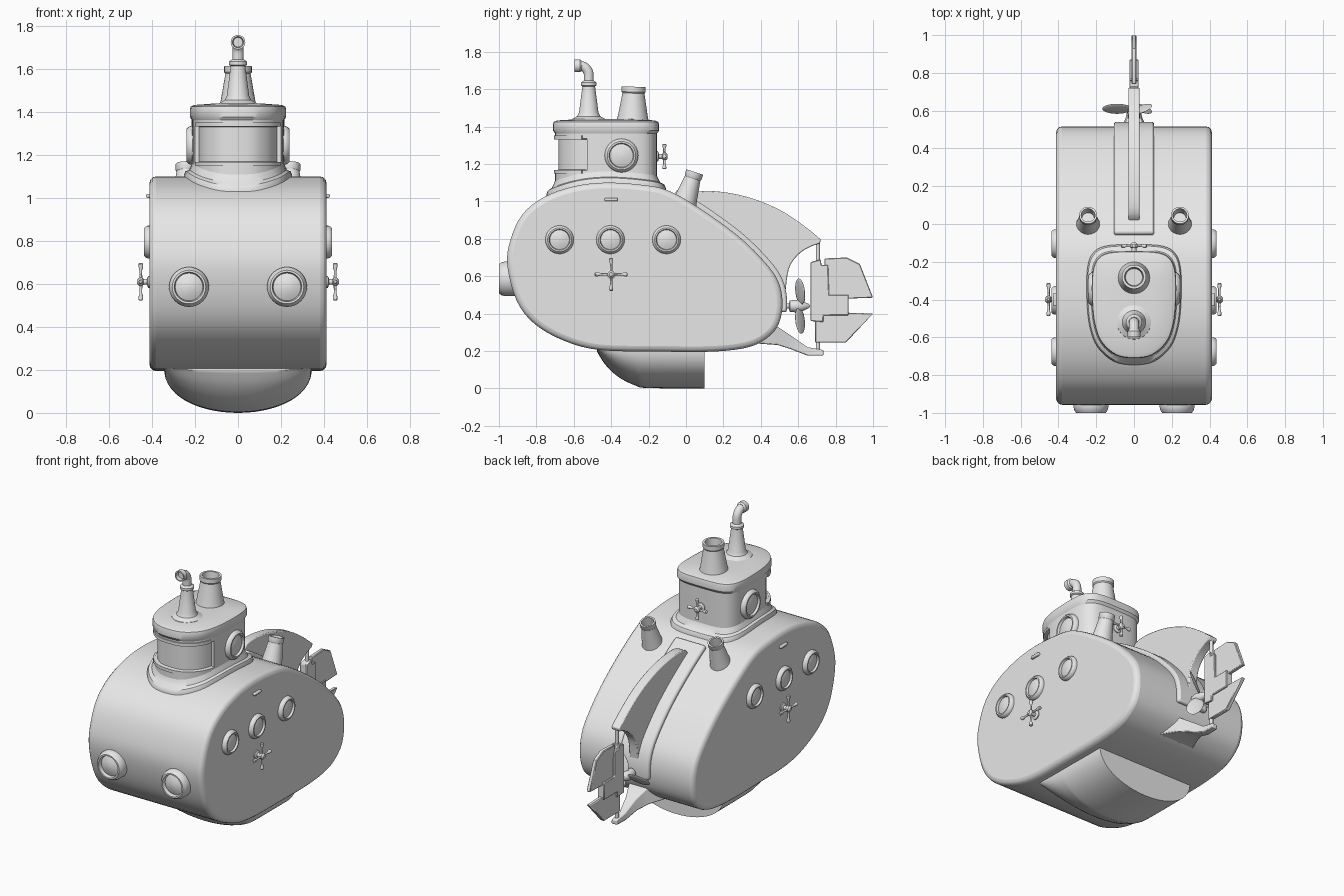
import bpy, bmesh, math
from mathutils import Vector, Matrix

cube = bpy.data.objects.get("Cube")
if cube:
    bpy.data.objects.remove(cube, do_unlink=True)

GREY = (0.8, 0.8, 0.8, 1)
mat = bpy.data.materials.new("plain_grey")
mat.use_nodes = True
mat.diffuse_color = GREY
next(n for n in mat.node_tree.nodes if n.type == 'BSDF_PRINCIPLED').inputs["Base Color"].default_value = GREY


def finish(name, bm, bevel=0, segments=3):
    bmesh.ops.recalc_face_normals(bm, faces=bm.faces)
    mesh = bpy.data.meshes.new(name)
    bm.to_mesh(mesh)
    bm.free()
    mesh.materials.append(mat)
    mesh.shade_smooth()
    mesh.set_sharp_from_angle(angle=math.radians(35))
    ob = bpy.data.objects.new(name, mesh)
    bpy.context.collection.objects.link(ob)
    if bevel:
        mod = ob.modifiers.new("Bevel", 'BEVEL')
        mod.width, mod.segments = bevel, segments
        mod.limit_method, mod.angle_limit = 'ANGLE', math.radians(45)
    return ob


def spline(pts, steps=4, closed=True):
    """Smooth curve through 2D points."""
    pts = [Vector(p) for p in pts]
    n, out = len(pts), []
    for i in range(n if closed else n - 1):
        a, b, c, d = [pts[j % n if closed else min(max(j, 0), n - 1)] for j in range(i - 1, i + 3)]
        for k in range(steps):
            t = k / steps
            out.append(0.5 * (2 * b + (c - a) * t + (2 * a - 5 * b + 4 * c - d) * t * t
                              + (3 * b - a - 3 * c + d) * t ** 3))
    return out if closed else out + [pts[-1]]


def loft(bm, rings):
    rows = [[bm.verts.new(p) for p in ring] for ring in rings]
    n = len(rows[0])
    for a, b in zip(rows, rows[1:]):
        for i in range(n):
            bm.faces.new((a[i], a[(i + 1) % n], b[(i + 1) % n], b[i]))
    bm.faces.new(rows[0])
    bm.faces.new(rows[-1])


def lathe(bm, profile, loc, axis, sides=32):
    """Revolve (radius, height) points about an axis through loc."""
    q = Vector(axis).to_track_quat('Z', 'Y')
    rings = []
    for r, h in profile:
        rings.append([Vector(loc) + q @ Vector((r * math.cos(a), r * math.sin(a), h))
                      for a in [math.tau * i / sides for i in range(sides)]])
    loft(bm, rings)


def slab(bm, outline, half):
    """Side outline (y, z) given a width across x."""
    loft(bm, [[(x, y, z) for y, z in outline] for x in (-half, half)])


# Hull: side profile extruded across with softened rims
hull = spline([(-.955, .655), (-.94, .79), (-.875, .93), (-.757, 1.024), (-.6, 1.08),
               (-.436, 1.1), (-.25, 1.09), (-.1, 1.06), (.07, .965), (.26, .83),
               (.39, .71), (.485, .59), (.516, .47), (.5, .355), (.447, .28),
               (.34, .222), (.15, .197), (-.15, .197), (-.46, .205), (-.65, .254),
               (-.81, .345), (-.906, .47)])
bm = bmesh.new()
slab(bm, hull, .412)
finish("hull", bm, .03)

deck = sorted((p.x, p.y) for p in hull if p.y > .66)


def deck_height(y):
    for (y0, z0), (y1, z1) in zip(deck, deck[1:]):
        if y0 <= y <= y1:
            return z0 + (z1 - z0) * (y - y0) / max(y1 - y0, 1e-6)
    return deck[0][1]


# Keel: half-round bottom with upswept nose
bm = bmesh.new()
arc = [math.pi * i / 28 for i in range(29)]
keel = spline([(-.475, .195), (-.43, .125), (-.36, .06), (-.27, .015), (-.2, .002), (.1, 0)], 4, False)
loft(bm, [[(.345 * math.cos(a), p.x, .22 - (.22 - max(p.y, 0)) * math.sin(a) ** .85) for a in arc]
          for p in keel])
finish("keel", bm)

# Conning tower
half = [(0, -.7), (.09, -.685), (.165, -.62), (.2, -.53), (.213, -.42),
        (.213, -.28), (.19, -.2), (.13, -.162), (0, -.155)]
plan = spline(half + [(-x, y) for x, y in half[-2:0:-1]])


def ring(scale, z):
    pts = [(p.x * scale, -.43 + (p.y + .43) * scale) for p in plan]
    return [(x, y, z(y) if callable(z) else z) for x, y in pts]


bm = bmesh.new()
loft(bm, [ring(1, z) for z in (.95, 1.165, 1.335, 1.38)])
window = [f for f in bm.faces if f.calc_center_median().y < -.535
          and 1.2 < f.calc_center_median().z < 1.3]
bmesh.ops.recalc_face_normals(bm, faces=bm.faces)
bmesh.ops.inset_region(bm, faces=window, thickness=.005, depth=-.018)
finish("tower", bm)

bm = bmesh.new()
loft(bm, [ring(s, z) for s, z in ((.98, 1.355), (1.04, 1.378), (1.04, 1.412), (1.025, 1.425),
                                  (.95, 1.433), (.5, 1.44))])
finish("tower_roof", bm)

bm = bmesh.new()
loft(bm, [ring(s, lambda y, d=d: deck_height(y) + d)
          for s, d in ((1.17, -.04), (1.17, .01), (1.14, .025), (1.06, .03), (1.01, .055), (.98, .07))])
finish("tower_collar", bm)

# Frame strips above and below the front window
bm = bmesh.new()
for z in (1.158, 1.342):
    front = [p for p in plan if p.y < -.53]
    front.sort(key=lambda p: p.x)
    loft(bm, [[(p.x * s, -.43 + (p.y + .43) * s, z + d)
               for s, d in ((.98, -.01), (1.025, -.01), (1.025, .01), (.98, .01))] for p in front])
finish("window_frame", bm)


# Portholes
def porthole(name, loc, axis, r, h):
    bm = bmesh.new()
    lathe(bm, [(r, -.04), (r, h * .35), (r * .95, h * .7), (r * .84, h), (r * .74, h),
               (r * .69, h * .55), (r * .4, h * .8), (r * .05, h * .9)], loc, axis)
    finish(name, bm)


for s, side in ((1, "left"), (-1, "right")):
    for y in (-.676, -.404, -.104):
        porthole(side + "_hull_porthole", (s * .41, y, .795), (s, 0, 0), .076, .028)
    porthole(side + "_tower_porthole", (s * .21, -.345, 1.245), (s, 0, 0), .09, .03)
    porthole(side + "_front_porthole", (s * .228, -.95, .586), (0, -1, 0), .093, .05)


# Four-spoke hand wheels
def valve(name, loc, axis, r):
    bm = bmesh.new()
    axis, loc = Vector(axis), Vector(loc)
    lathe(bm, [(.028, -.02), (.028, .008), (.013, .014), (.013, .03), (.02, .035),
               (.02, .05), (.01, .06)], loc, axis, 16)
    across = axis.cross((0, 0, 1))
    for d in (across, -across, Vector((0, 0, 1)), Vector((0, 0, -1))):
        lathe(bm, [(.007, 0), (.006, r * .6), (.011, r * .8), (.011, r * .95), (.006, r)],
              loc + axis * .042, d, 10)
    finish(name, bm)


for s, side in ((1, "left"), (-1, "right")):
    valve(side + "_hand_wheel", (s * .41, -.4, .61), (s, 0, 0), .088)
    bm = bmesh.new()
    bmesh.ops.create_cube(bm, size=1, matrix=Matrix.Translation((s * .412, -.4, 1.01))
                          @ Matrix.Diagonal((.03, .07, .018, 1)))
    finish(side + "_handle", bm, .006, 2)
valve("rear_hand_wheel", (0, -.158, 1.24), (0, 1, 0), .068)


# Flared open funnels
def funnel(name, loc, axis, r0, r1, h):
    bm = bmesh.new()
    lathe(bm, [(r0 * 1.15, -.03), (r0, .02), (r1 * .92, h - .035), (r1, h - .028), (r1, h),
               (r1 * .78, h), (r1 * .7, h - .06), (.005, h - .06)], loc, axis)
    finish(name, bm)


funnel("tower_funnel", (0, -.285, 1.435), (0, .03, 1), .08, .064, .178)
for s, side in ((1, "left"), (-1, "right")):
    funnel(side + "_hull_funnel", (s * .243, -.005, 1.0), (0, .33, 1), .06, .047, .165)

# Periscope
bm = bmesh.new()
lathe(bm, [(.095, 1.425), (.09, 1.44), (.062, 1.455), (.052, 1.475), (.034, 1.615), (.042, 1.62),
           (.042, 1.635), (.028, 1.645)], (0, -.52, 0), (0, 0, 1))
bend = [((-.52, 1.63), 0), ((-.52, 1.67), 0)]
bend += [((-.57 + .05 * math.cos(a), 1.675 + .05 * math.sin(a)), a)
         for a in [math.pi / 2 * i / 8 for i in range(1, 9)]]
loft(bm, [[(.026 * math.cos(t), y + .026 * math.sin(t) * math.cos(a), z + .026 * math.sin(t) * math.sin(a))
           for t in [math.tau * i / 20 for i in range(20)]] for (y, z), a in bend])
lathe(bm, [(.026, -.01), (.034, .0), (.034, .03), (.026, .03), (.022, .01), (.002, .01)],
      (0, -.567, 1.725), (0, -1, 0), 20)
finish("periscope", bm)

# Raised spine plate following the back of the hull
inner, outer = [], []
for i, p in enumerate(hull):
    if p.x > -.075 and p.y > .4:
        t = (hull[(i + 1) % len(hull)] - hull[i - 1]).normalized()
        n = Vector((-t.y, t.x))
        outer.append(p + n * .025)
        inner.append(p - n * .03)
bm = bmesh.new()
slab(bm, outer + inner[::-1], .107)
finish("spine_plate", bm, .012, 2)

# Dorsal fin
top = spline([(0, 1.0), (.06, 1.05), (.18, 1.052), (.34, 1.02), (.5, .955), (.63, .87), (.722, .795)], 4, False)
under = spline([(.715, .775), (.66, .755), (.6, .715), (.55, .64), (.53, .5)], 4, False)
bm = bmesh.new()
slab(bm, top + under + [Vector((.4, .6)), Vector((.2, .8)), Vector((0, .95))], .03)
finish("dorsal_fin", bm, .006, 2)

# Skeg under the propeller
bm = bmesh.new()
loft(bm, [[(-w, y, lo), (w, y, lo), (w * .8, y, hi), (-w * .8, y, hi)] for y, w, lo, hi in
          ((.38, .13, .24, .36), (.49, .08, .232, .33), (.56, .045, .21, .283),
           (.65, .025, .175, .22), (.735, .022, .175, .205))])
finish("skeg", bm, .006, 2)

# Rudder: thick leading plate, thinner trailing blades, and post
bm = bmesh.new()
slab(bm, [(.665, .36), (.665, .675), (.72, .69), (.725, .66), (.76, .66), (.765, .5), (.87, .5),
          (.87, .39), (.735, .39), (.735, .355)], .024)
slab(bm, [(.74, .695), (.86, .7), (.93, .665), (1, .485), (.86, .48), (.86, .405), (1, .4),
          (.855, .245), (.69, .245), (.69, .4), (.74, .42)], .013)
finish("rudder", bm, .004, 1)
bm = bmesh.new()
lathe(bm, [(.011, 0), (.011, .61)], (0, .705, .19), (0, 0, 1), 16)
finish("rudder_post", bm)

# Propeller
bm = bmesh.new()
lathe(bm, [(.03, -.06), (.03, -.02), (.014, 0), (.014, .045), (.03, .05), (.034, .085), (.026, .12), (.012, .15),
           (.003, .158)], (0, .505, .44), (0, 1, 0), 20)
for angle in (60, 180, 300):
    bmesh.ops.create_uvsphere(bm, u_segments=20, v_segments=12, radius=1, matrix=(
        Matrix.Translation((0, .61, .44)) @ Matrix.Rotation(math.radians(angle), 4, 'Y')
        @ Matrix.Translation((.09, 0, 0)) @ Matrix.Rotation(math.radians(35), 4, 'X')
        @ Matrix.Diagonal((.078, .007, .045, 1))))
finish("propeller", bm)
